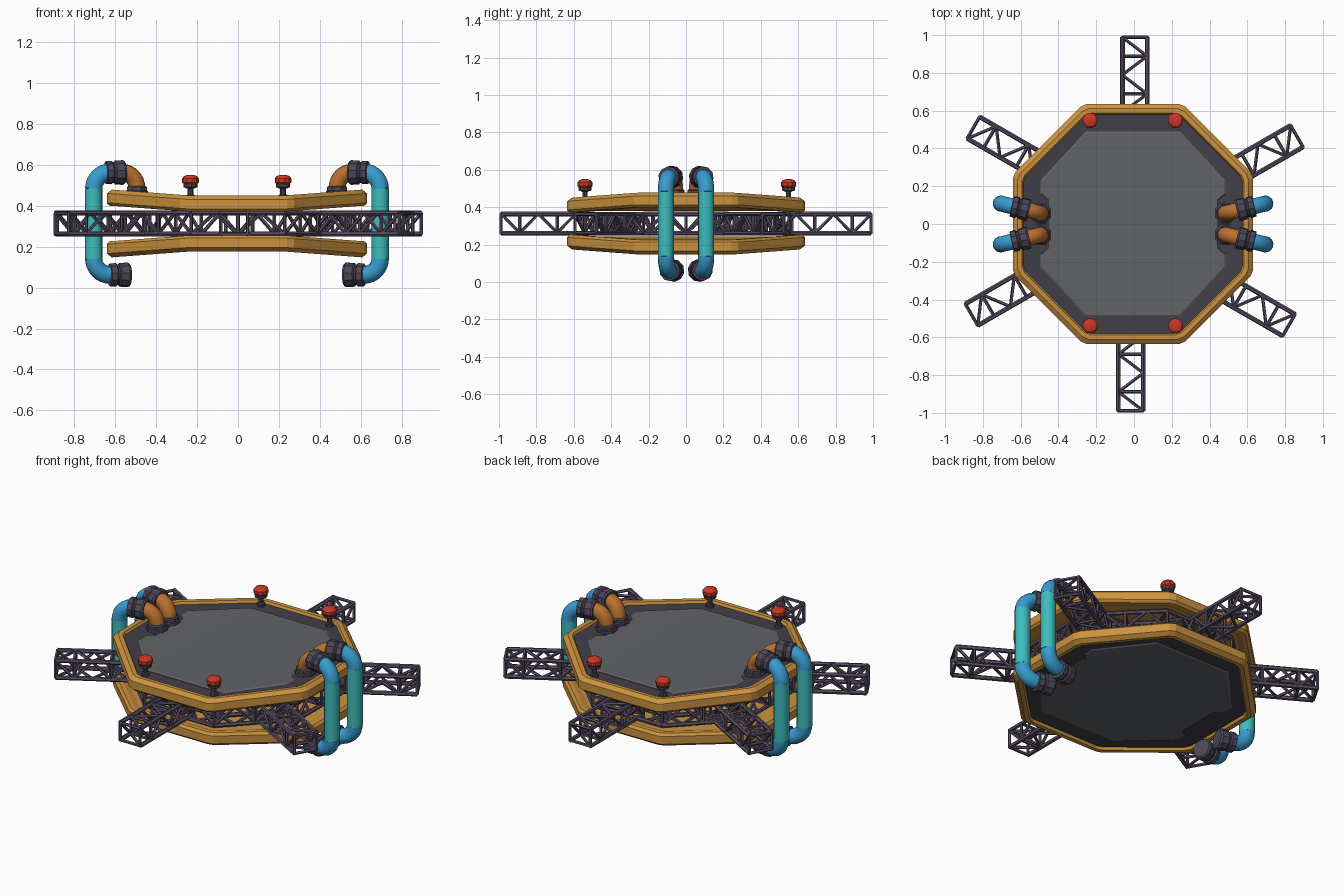
import bpy, bmesh, math
from mathutils import Vector as V

if "Cube" in bpy.data.objects:
    bpy.data.objects.remove(bpy.data.objects["Cube"])

MID = 0.313      # height of the mirror plane between both decks
CX = -0.005      # slight sideways shift of the decks

def material(name, r, g, b):
    m = bpy.data.materials.new(name)
    m.diffuse_color = (r, g, b, 1)
    m.use_nodes = True
    m.node_tree.nodes["Principled BSDF"].inputs["Base Color"].default_value = m.diffuse_color
    return m

ORANGE = material("orange_paint", 0.60, 0.29, 0.05)
DARK = material("dark_frame", 0.055, 0.05, 0.065)
GREY = material("grey_panel", 0.12, 0.125, 0.135)
STEEL = material("purple_steel", 0.10, 0.075, 0.125)
COLLAR = material("collar_metal", 0.075, 0.065, 0.10)
TEAL = material("teal_pipe", 0.05, 0.50, 0.50)
BLUE = material("blue_pipe", 0.04, 0.33, 0.62)
RUST = material("rust_pipe", 0.50, 0.17, 0.03)
RED = material("red_lamp", 0.60, 0.04, 0.02)

def finish(name, bm, mat, angle=None):
    bmesh.ops.recalc_face_normals(bm, faces=bm.faces)
    me = bpy.data.meshes.new(name)
    bm.to_mesh(me)
    bm.free()
    me.materials.append(mat)
    ob = bpy.data.objects.new(name, me)
    bpy.context.collection.objects.link(ob)
    if angle:
        bpy.ops.object.select_all(action='DESELECT')
        ob.select_set(True)
        bpy.context.view_layer.objects.active = ob
        bpy.ops.object.shade_smooth_by_angle(angle=math.radians(angle))
    return ob

def skin(bm, rings):
    for a, b in zip(rings, rings[1:]):
        n = len(a)
        for i in range(n):
            bm.faces.new((a[i], a[(i + 1) % n], b[(i + 1) % n], b[i]))

def tube(bm, path, radii, sides=12):
    """Capped tube along a straight or planar path, one radius per point."""
    p = [V(q) for q in path]
    if not isinstance(radii, (list, tuple)):
        radii = [radii] * len(p)
    s = (p[1] - p[0]).cross(p[-1] - p[0])
    s = s.normalized() if s.length > 1e-6 else (p[1] - p[0]).orthogonal().normalized()
    rings = []
    for i, q in enumerate(p):
        t = (p[min(i + 1, len(p) - 1)] - p[max(i - 1, 0)]).normalized()
        u = t.cross(s)
        rings.append([bm.verts.new(q + radii[i] * (math.cos(a) * s + math.sin(a) * u))
                      for a in (2 * math.pi * (k + 0.5) / sides for k in range(sides))])
    skin(bm, rings)
    bm.faces.new(rings[0])
    bm.faces.new(rings[-1])

# ---- decks: stacked 16-point outlines, raised towards both x ends
def octagon(a, cut=0.02):
    h = a * math.tan(math.pi / 8) - cut
    pts = []
    for k in range(8):
        c, s = math.cos(k * math.pi / 4), math.sin(k * math.pi / 4)
        pts += [(a * c - e * s, a * s + e * c) for e in (-h, h)]
    return pts[13:] + pts[:13]

def panel_outline(inset):
    half = [(0.25, -0.49), (0.49, -0.23), (0.49, -0.16), (0.455, -0.13),
            (0.455, 0.13), (0.49, 0.16), (0.49, 0.23), (0.25, 0.49)]
    k = 1 - inset / 0.49
    return [(x * k * f, y * k * f) for f in (1, -1) for x, y in half]

def deck(name, layers, mat, side):
    bm = bmesh.new()
    rings = []
    for pts, z in layers:
        rings.append([bm.verts.new((x + CX, y, MID + side * (
            z + 0.03 * max(0, min(1, (abs(x) - 0.22) / 0.40))))) for x, y in pts])
    skin(bm, rings)
    for r in (rings[0], rings[-1]):
        bm.faces.new(r[:8])
        bm.faces.new(r[8:])
        bm.faces.new((r[0], r[7], r[8], r[15]))
    finish(name, bm, mat)

RIM = [(0.57, 0.068), (0.60, 0.057), (0.622, 0.057), (0.636, 0.070), (0.636, 0.116),
       (0.612, 0.136), (0.588, 0.136), (0.575, 0.112)]
for label, side in (("upper", 1), ("lower", -1)):
    deck(label + "_rim", [(octagon(a), z) for a, z in RIM], ORANGE, side)
    deck(label + "_frame", [(octagon(0.582), 0.10), (octagon(0.582), 0.122)], DARK, side)
    deck(label + "_panel", [(panel_outline(0), 0.115), (panel_outline(0), 0.122),
                            (panel_outline(0.008), 0.127)], GREY, side)

# ---- lattice trusses: four chords, rungs and zigzag braces
def truss(bm, a, b, side_a, side_b, bays):
    def corner(t, c):
        w, h = ((-1, -1), (1, -1), (1, 1), (-1, 1))[c % 4]
        q = a.lerp(b, t) + w * side_a.lerp(side_b, t)
        return V((q.x, q.y, MID + h * 0.051))
    for c in range(4):
        tube(bm, (corner(0, c), corner(1, c)), 0.0125, 6)
        for i in range(bays + 1):
            if i % 2 == 0 or i == bays:
                tube(bm, (corner(i / bays, c), corner(i / bays, c + 1)), 0.009, 5)
            if i < bays:
                f = (i + c // 2) % 2
                tube(bm, (corner(i / bays, c + f), corner((i + 1) / bays, c + 1 - f)), 0.009, 5)

# six arms: angle and measured centre of the outer end
ARMS = ((30, 0.862, 0.465), (90, 0.005, 0.989), (150, -0.850, 0.510),
        (210, -0.860, -0.480), (270, -0.018, -0.989), (330, 0.820, -0.535))
for n, (ang, x, y) in enumerate(ARMS):
    a = math.radians(ang)
    d, s = V((math.cos(a), math.sin(a), 0)), V((-math.sin(a), math.cos(a), 0)) * 0.066
    end = V((x, y, 0))
    bm = bmesh.new()
    truss(bm, end - d * 0.5, end, s, s, 5)
    finish("truss_arm_%d" % (n + 1), bm, STEEL)

# octagonal truss between the decks
bm = bmesh.new()
dirs = [V((math.cos(a), math.sin(a), 0)) / math.cos(math.pi / 8)
        for a in (math.pi / 8 + k * math.pi / 4 for k in range(8))]
for k in range(8):
    d, e = dirs[k], dirs[(k + 1) % 8]
    truss(bm, d * 0.49, e * 0.49, d * 0.06, e * 0.06, 4)
finish("truss_ring", bm, STEEL)

# ---- four C-shaped pipes, each in its own slightly turned upright plane
def arc(cu, cz, r, a0, a1, n=8):
    return [(cu + r * math.cos(t), cz + r * math.sin(t))
            for t in (math.radians(a0 + (a1 - a0) * i / n) for i in range(n + 1))]

for xn, sx in (("right", 1), ("left", -1)):
    for yn, sy in (("front", -1), ("back", 1)):
        def part(name, path, radii, mat, sides=14, angle=40):
            bm = bmesh.new()
            tube(bm, [(CX + sx * (0.70 - 0.972 * u), sy * (0.108 - 0.235 * u), z)
                      for u, z in path], radii, sides)
            finish("%s_%s_%s" % (xn, yn, name), bm, mat, angle)

        def collar(name, u0, u1, z):
            L = u1 - u0
            steps = ((0, .050), (.02, .056), (.3, .058), (.36, .051), (.44, .051),
                     (.5, .058), (.9, .061), (1, .054))
            part(name, [(u0 + L * f, z) for f, r in steps], [r for f, r in steps], COLLAR, 10, 25)

        part("pipe", [(0, 0.14), (0, 0.485)], 0.043, TEAL)
        part("top_bend", arc(0.08, 0.482, 0.08, 180, 90), 0.043, BLUE)
        part("bottom_bend", arc(0.08, 0.142, 0.08, 180, 270), 0.043, BLUE)
        collar("top_collar", 0.06, 0.155, 0.562)
        collar("bottom_collar", 0.08, 0.18, 0.062)
        part("inner_bend", arc(0.143, 0.488, 0.074, 90, 0), 0.042, RUST)
        part("flange", [(0.217, z) for z in (0.45, 0.47, 0.474, 0.49, 0.496)],
             [0.060, 0.060, 0.053, 0.053, 0.046], COLLAR, 8, 25)

# ---- red lamps on the upper rim
for xn, x in (("right", 0.22), ("left", -0.232)):
    for yn, y in (("front", -0.54), ("back", 0.548)):
        bm = bmesh.new()
        base = ((.432, .022), (.452, .022), (.455, .014), (.482, .014), (.490, .034), (.506, .036))
        tube(bm, [(x, y, z) for z, r in base], [r for z, r in base], 10)
        finish("%s_%s_lamp_base" % (xn, yn), bm, COLLAR, 25)
        bm = bmesh.new()
        dome = ((.504, .032), (.514, .041), (.533, .041), (.545, .031), (.550, .016))
        tube(bm, [(x, y, z) for z, r in dome], [r for z, r in dome], 10)
        finish("%s_%s_lamp" % (xn, yn), bm, RED, 30)
